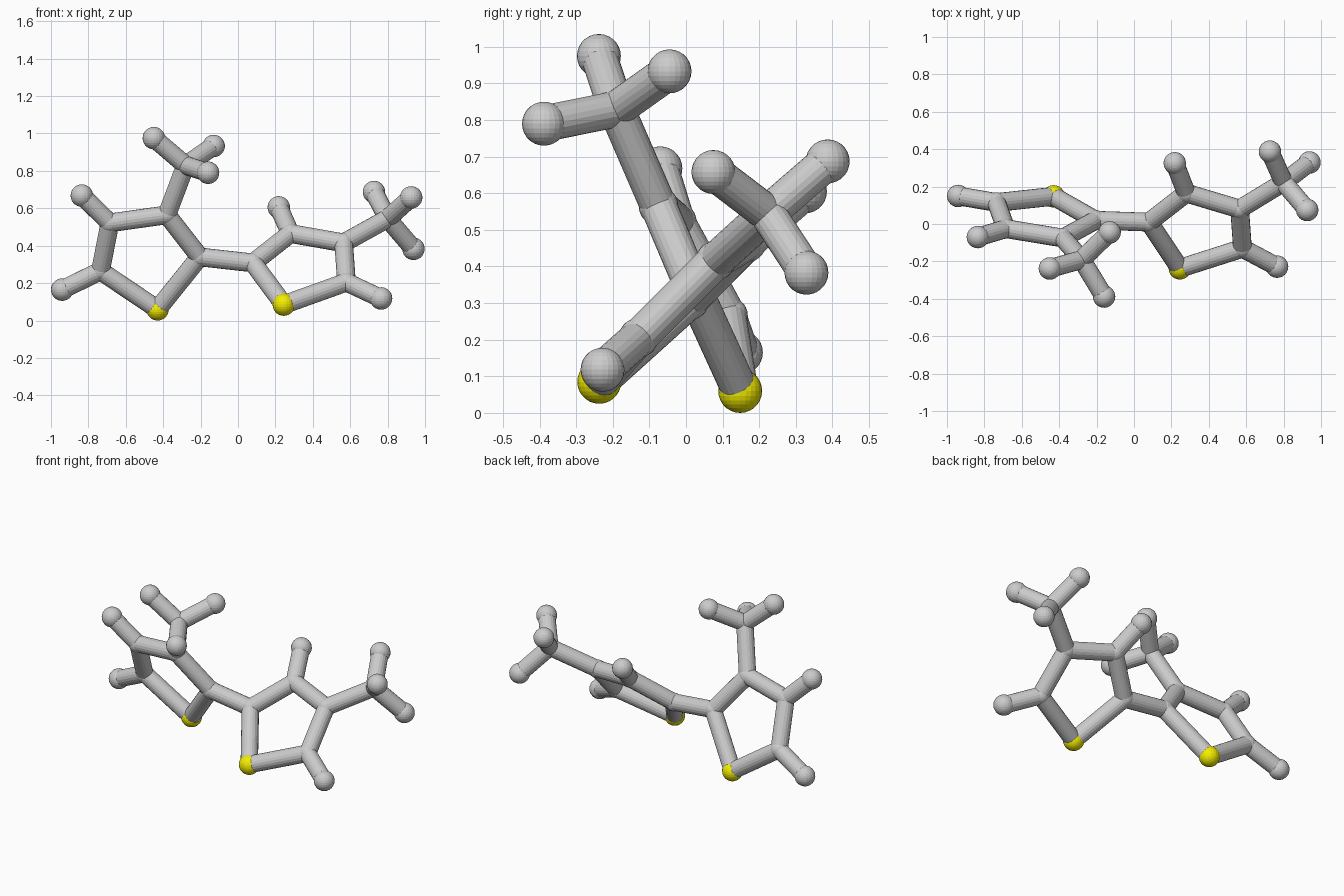
import bpy
from mathutils import Vector

if "Cube" in bpy.data.objects:
    bpy.data.objects.remove(bpy.data.objects["Cube"])

# Atom centres: ring sulphurs (S), carbons (C), methyl carbons (M), hydrogens (H)
atoms = {
    # left ring
    "S1": (-0.43, 0.148, 0.06), "Ca1": (-0.205, 0.02, 0.34),
    "Cb1": (-0.38, -0.075, 0.565), "Cc1": (-0.685, -0.025, 0.522),
    "Cd1": (-0.735, 0.115, 0.265), "Hd1": (-0.94, 0.15, 0.165),
    "Hc1": (-0.835, -0.07, 0.668), "M1": (-0.28, -0.19, 0.83),
    "Hm1": (-0.45, -0.238, 0.975), "Hn1": (-0.13, -0.045, 0.933),
    "Ho1": (-0.16, -0.388, 0.79),
    # right ring
    "S2": (0.245, -0.237, 0.085), "Ca2": (0.08, 0.01, 0.308),
    "Cb2": (0.28, 0.165, 0.465), "Cc2": (0.565, 0.08, 0.415),
    "Cd2": (0.58, -0.13, 0.205), "Hd2": (0.765, -0.228, 0.118),
    "Hb2": (0.218, 0.325, 0.605), "M2": (0.80, 0.223, 0.545),
    "Hm2": (0.727, 0.387, 0.687), "Hn2": (0.926, 0.075, 0.658),
    "Ho2": (0.938, 0.329, 0.383),
}

# Bonds: the two rings share one pattern, then the side groups
bonds = [("Ca1", "Ca2"), ("Cb1", "M1"), ("Cc1", "Hc1"), ("Cc2", "M2"), ("Cb2", "Hb2")]
for n in "12":
    for a, b in (("S", "Ca"), ("Ca", "Cb"), ("Cb", "Cc"), ("Cc", "Cd"), ("Cd", "S"),
                 ("Cd", "Hd"), ("M", "Hm"), ("M", "Hn"), ("M", "Ho")):
        bonds.append((a + n, b + n))

yellow = bpy.data.materials.new("sulphur_yellow")
yellow.diffuse_color = (0.9, 0.85, 0.0, 1)
yellow.use_nodes = True
yellow.node_tree.nodes["Principled BSDF"].inputs["Base Color"].default_value = yellow.diffuse_color

BALL = {"S": 0.06, "H": 0.06, "C": 0.054, "M": 0.052}
LABEL = {"S": "sulphur_ball", "H": "hydrogen_ball", "C": "carbon_joint", "M": "methyl_joint"}


def add_ball(key, pos):
    bpy.ops.mesh.primitive_uv_sphere_add(segments=24, ring_count=14,
                                         radius=BALL[key[0]], location=pos)
    ob = bpy.context.object
    ob.name = LABEL[key[0]]
    if key[0] == "S":
        ob.data.materials.append(yellow)


def add_bond(a, b):
    a, b = Vector(a), Vector(b)
    d = b - a
    bpy.ops.mesh.primitive_cylinder_add(vertices=20, radius=0.05, depth=d.length,
                                        location=(a + b) / 2)
    ob = bpy.context.object
    ob.name = "bond_rod"
    ob.rotation_euler = d.to_track_quat("Z", "Y").to_euler()


# Balls
for key, pos in atoms.items():
    add_ball(key, pos)

# Rods
for a, b in bonds:
    add_bond(atoms[a], atoms[b])
